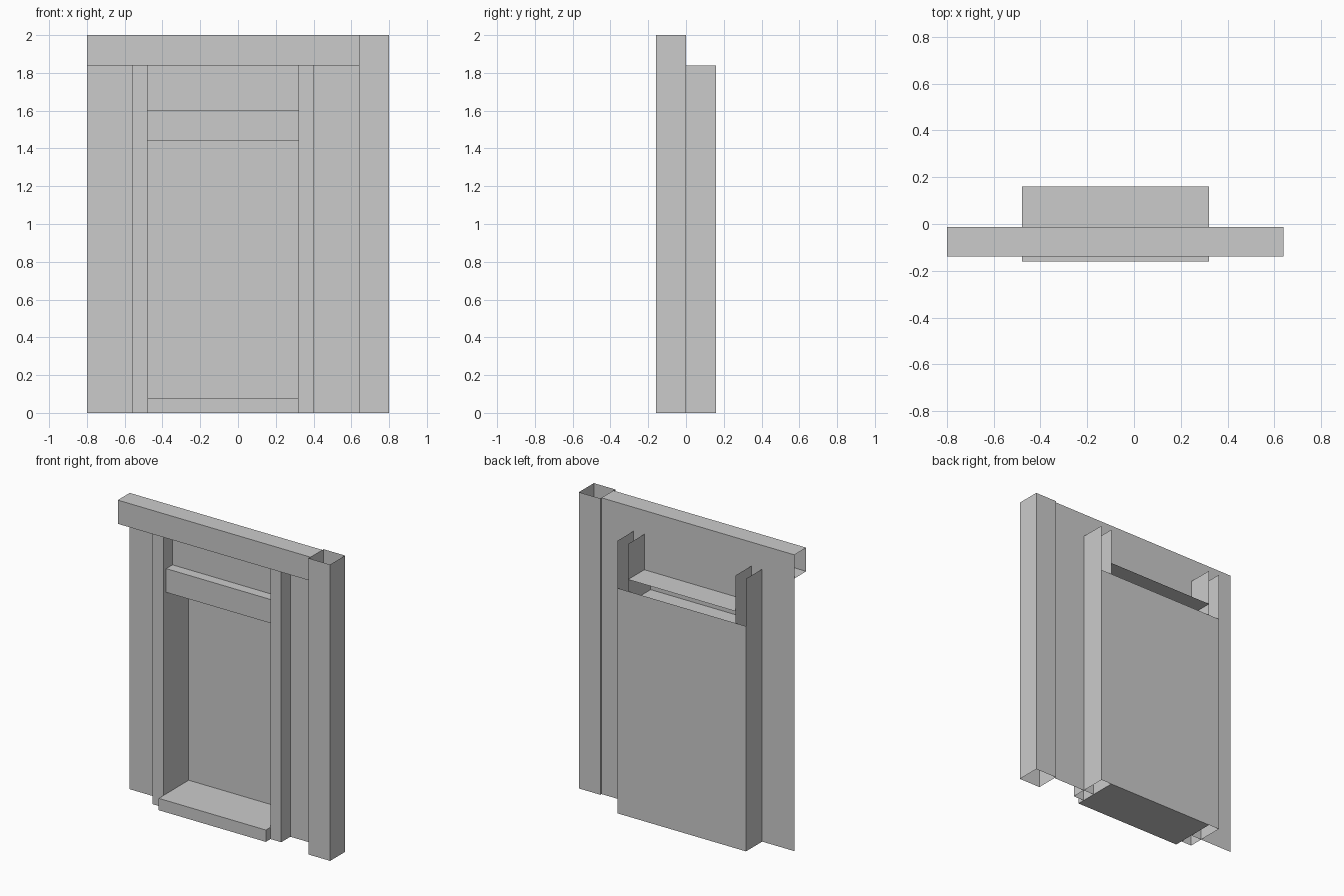
import bpy

if "Cube" in bpy.data.objects:
    bpy.data.objects.remove(bpy.data.objects["Cube"])

WALL = -0.0128          # y of the thin wall sheet
BACK = 0.16             # y of the recessed back panel
L, R = -0.48, 0.32      # doorway edges
TRIM = 0.08             # width of the door trim


def make_object(name, verts, faces):
    mesh = bpy.data.meshes.new(name)
    mesh.from_pydata(verts, [], faces)
    mesh.update()
    obj = bpy.data.objects.new(name, mesh)
    bpy.context.collection.objects.link(obj)
    return obj


def sweep(name, profile, axis, lo, hi, closed=False, caps=False):
    """Extrude a profile along 'X' (profile is y,z) or 'Z' (profile is x,y)."""
    n = len(profile)

    def place(p, t):
        return (t, p[0], p[1]) if axis == 'X' else (p[0], p[1], t)

    verts = [place(p, lo) for p in profile] + [place(p, hi) for p in profile]
    count = n if closed else n - 1
    faces = [(i, (i + 1) % n, (i + 1) % n + n, i + n) for i in range(count)]
    if caps:
        faces += [tuple(reversed(range(n))), tuple(range(n, 2 * n))]
    return make_object(name, verts, faces)


# Thin wall with the doorway left open
sheets = [(-0.8, L, 0, 2), (R, 0.64, 0, 2), (L, R, 1.6, 2)]
verts, faces = [], []
for x0, x1, z0, z1 in sheets:
    b = len(verts)
    verts += [(x0, WALL, z0), (x1, WALL, z0), (x1, WALL, z1), (x0, WALL, z1)]
    faces.append((b, b + 1, b + 2, b + 3))
make_object("wall", verts, faces)

# Hollow corner pillar, open at both ends
sweep("corner_pillar", [(0.64, -0.16), (0.8, -0.16), (0.8, 0), (0.64, 0)],
      'Z', 0, 2, closed=True)

# Top beam: open-ended channel against the wall
sweep("top_beam", [(WALL, 1.84), (-0.14, 1.84), (-0.14, 2), (WALL, 2)],
      'X', -0.8, 0.64)

# Door trim posts: channels running from the front to the back panel
for name, x0, x1 in (("left_door_post", L - TRIM, L),
                     ("right_door_post", R, R + TRIM)):
    sweep(name, [(x0, BACK), (x0, -0.11), (x1, -0.11), (x1, BACK)],
          'Z', 0, 1.84)

# Lintel: channel open toward the back
sweep("lintel", [(BACK, 1.44), (-0.08, 1.44), (-0.08, 1.6), (BACK, 1.6)],
      'X', L, R)

# Threshold step
sweep("threshold", [(BACK, 0), (-0.16, 0), (-0.16, 0.08), (BACK, 0.08)],
      'X', L, R, caps=True)

# Recessed door panel
sweep("door_panel", [(L - TRIM, BACK), (R + TRIM, BACK)], 'Z', 0, 1.52)
